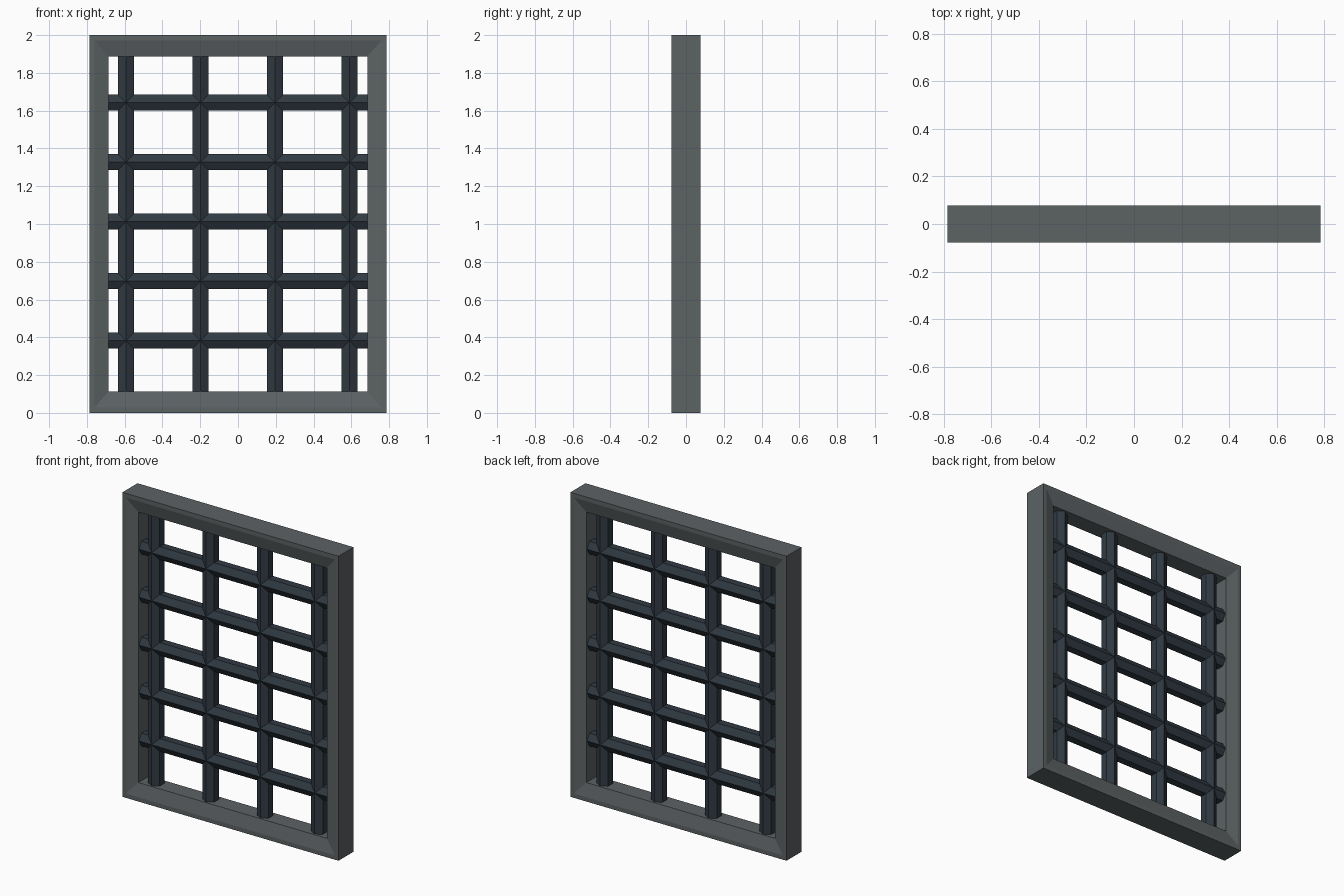
import bpy, bmesh
from math import cos, sin, pi
from mathutils import Matrix

cube = bpy.data.objects.get("Cube")
if cube:
    bpy.data.objects.remove(cube, do_unlink=True)


def material(name, rgb):
    m = bpy.data.materials.new(name)
    m.use_nodes = True
    col = (*rgb, 1)
    m.diffuse_color = col
    m.node_tree.nodes["Principled BSDF"].inputs["Base Color"].default_value = col
    return m


frame_grey = material("frame grey", (0.107, 0.122, 0.127))
iron = material("dark iron", (0.03, 0.042, 0.055))


def finish(name, bm, mat):
    bmesh.ops.recalc_face_normals(bm, faces=bm.faces)
    me = bpy.data.meshes.new(name)
    bm.to_mesh(me)
    bm.free()
    me.materials.append(mat)
    ob = bpy.data.objects.new(name, me)
    bpy.context.collection.objects.link(ob)


# Mitred frame: section of (inset from outer edge, depth) swept round a rectangle
W, H, D = 0.785, 1.0, 0.078
section = [(0, -D), (0.025, -D), (0.1, -0.056), (0.1, 0.056), (0.025, D), (0, D)]
bm = bmesh.new()
rings = []
for sx, sz in ((-1, -1), (1, -1), (1, 1), (-1, 1)):
    rings.append([bm.verts.new((sx * (W - i), y, H + sz * (H - i * 1.12))) for i, y in section])
n = len(section)
for k in range(4):
    a, b = rings[k], rings[(k + 1) % 4]
    for j in range(n):
        bm.faces.new((a[j], a[(j + 1) % n], b[(j + 1) % n], b[j]))
finish("frame", bm, frame_grey)


# Hexagonal bars, one ridge facing forward and one back
def bar(name, centre, length, horizontal):
    bm = bmesh.new()
    bmesh.ops.create_cone(bm, cap_ends=True, segments=6, radius1=0.049, radius2=0.049, depth=length)
    bm.verts.ensure_lookup_table()
    # turn so that a corner points along y
    v = max(bm.verts, key=lambda p: p.co.y)
    if abs(v.co.x) > 0.001:
        bmesh.ops.rotate(bm, verts=bm.verts, matrix=Matrix.Rotation(pi / 6, 3, "Z"))
    if horizontal:
        bmesh.ops.rotate(bm, verts=bm.verts, matrix=Matrix.Rotation(pi / 2, 3, "Y"))
    bmesh.ops.translate(bm, verts=bm.verts, vec=centre)
    finish(name, bm, iron)


for i in range(4):
    bar(f"vertical_bar_{i + 1}", (-0.594 + 0.395 * i, 0, 1), 1.84, False)
for i in range(5):
    bar(f"horizontal_bar_{i + 1}", (0, 0, 0.382 + 0.315 * i), 1.42, True)
